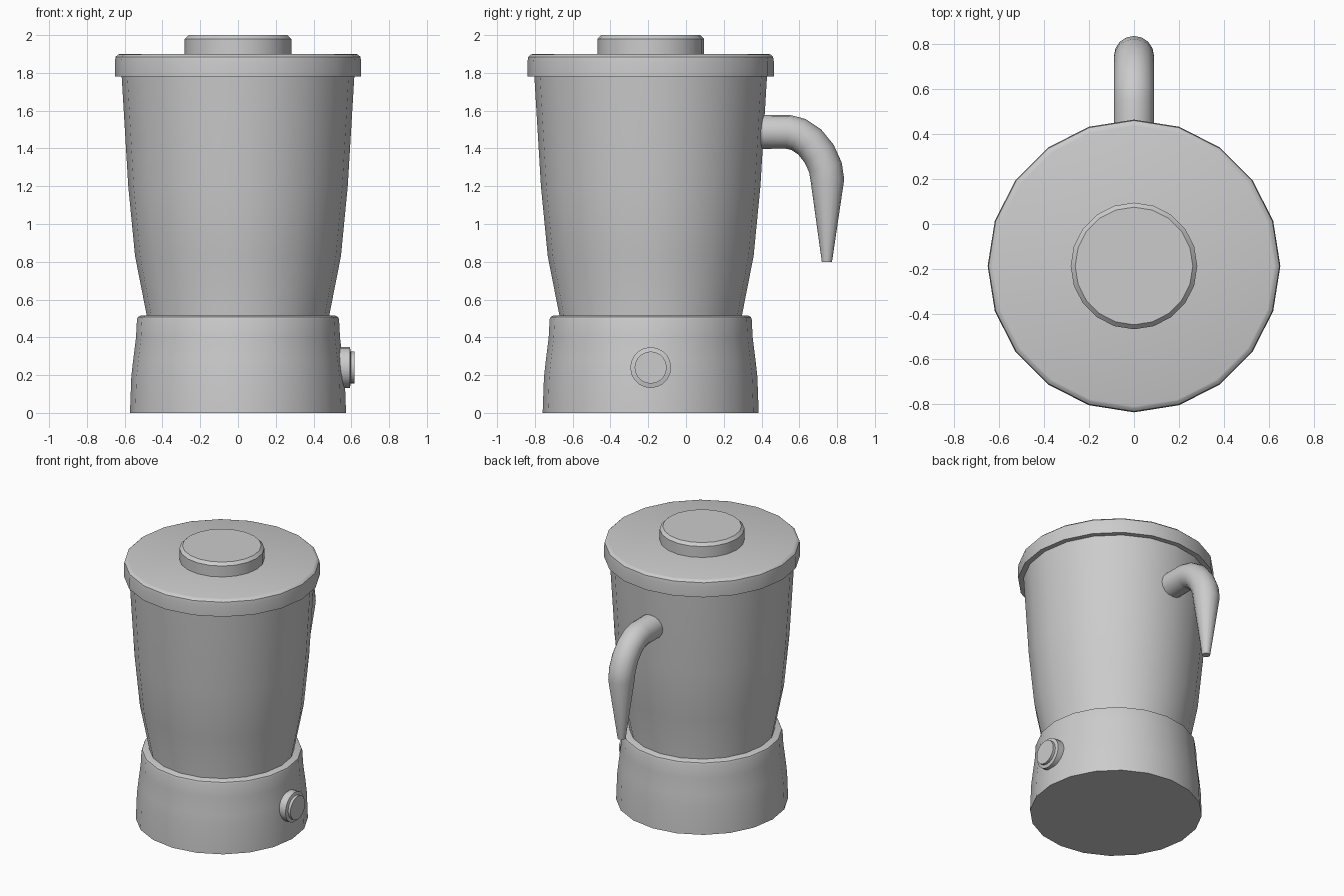
import bpy, bmesh, math
from mathutils import Vector

if "Cube" in bpy.data.objects:
    bpy.data.objects.remove(bpy.data.objects["Cube"])

AXIS_Y = -0.187


def loft(name, rings, side, n=20):
    """Skin circular rings given as (centre, direction, radius), capping both ends."""
    bm = bmesh.new()
    u = Vector(side)
    loops = []
    for centre, direction, r in rings:
        v = Vector(direction).normalized().cross(u)
        loops.append([bm.verts.new(Vector(centre)
                      + u * r * math.cos(2 * math.pi * i / n)
                      + v * r * math.sin(2 * math.pi * i / n)) for i in range(n)])
    for a, b in zip(loops, loops[1:]):
        for i in range(n):
            j = (i + 1) % n
            bm.faces.new((a[i], a[j], b[j], b[i]))
    bm.faces.new(loops[0][::-1])
    bm.faces.new(loops[-1])
    bmesh.ops.recalc_face_normals(bm, faces=bm.faces[:])
    me = bpy.data.meshes.new(name)
    bm.to_mesh(me)
    bm.free()
    ob = bpy.data.objects.new(name, me)
    bpy.context.collection.objects.link(ob)
    bpy.ops.object.select_all(action='DESELECT')
    ob.select_set(True)
    bpy.context.view_layer.objects.active = ob
    bpy.ops.object.shade_smooth_by_angle(angle=math.radians(32))
    return ob


def lathe(name, profile):
    return loft(name, [((0, AXIS_Y, z), (0, 0, 1), r) for r, z in profile], (1, 0, 0))


# Motor base, jug, lid and lid knob
lathe("base", [(0.572, 0), (0.565, 0.19), (0.555, 0.28), (0.54, 0.40), (0.535, 0.495),
               (0.53, 0.508), (0.515, 0.515)])
lathe("jug", [(0.484, 0.505), (0.484, 0.52), (0.545, 0.83), (0.581, 1.2), (0.617, 1.80)])
lathe("lid", [(0.652, 1.78), (0.652, 1.86), (0.648, 1.885), (0.635, 1.897), (0.625, 1.90)])
lathe("lid_knob", [(0.282, 1.89), (0.282, 1.98), (0.262, 2.0)])

# Control dial on the right side
loft("dial", [((x, AXIS_Y, 0.24), (1, 0, 0), r) for x, r in
              [(0.50, 0.108), (0.592, 0.108), (0.597, 0.085), (0.616, 0.085)]], (0, 1, 0))

# Handle: bent tube tapering to a narrow tip
path = [(0.36, 1.488, 0.09), (0.54, 1.488, 0.09), (0.595, 1.474, 0.09), (0.655, 1.434, 0.09),
        (0.705, 1.372, 0.09), (0.738, 1.30, 0.09), (0.749, 1.23, 0.089), (0.746, 0.80, 0.027)]
pts = [Vector((0, y, z)) for y, z, _ in path]
rings = []
for i, p in enumerate(pts):
    before = (p - pts[i - 1]).normalized() if i else Vector((0, 1, 0))
    after = (pts[i + 1] - p).normalized() if i < len(pts) - 1 else Vector((0, 0, -1))
    rings.append((p, before + after, path[i][2]))
loft("handle", rings, (1, 0, 0), 16)
